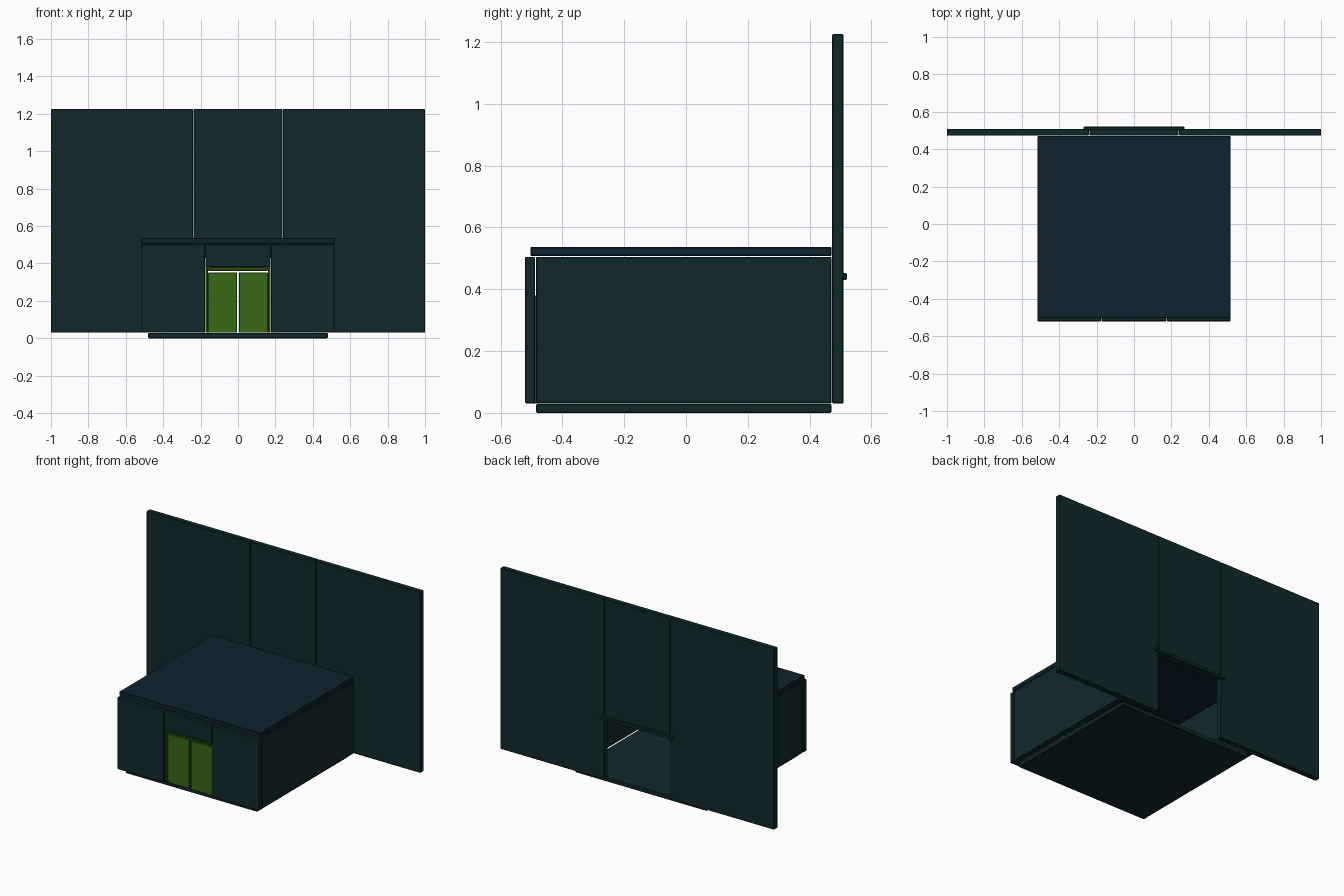
import bpy, bmesh

if "Cube" in bpy.data.objects:
    bpy.data.objects.remove(bpy.data.objects["Cube"])


def material(name, rgb):
    m = bpy.data.materials.new(name)
    m.diffuse_color = (*rgb, 1)
    m.use_nodes = True
    m.node_tree.nodes["Principled BSDF"].inputs["Base Color"].default_value = m.diffuse_color
    return m


DARK = material("dark_teal", (0.005, 0.022, 0.026))
ROOF = material("dark_blue", (0.005, 0.016, 0.028))
GLOW = material("door_green", (0.04, 0.14, 0.008))
FRAME = material("frame_green", (0.02, 0.065, 0.005))


def box(name, x, y, z, mat=DARK, bevel=0.003):
    """Box from min/max ranges with slightly chamfered edges."""
    bm = bmesh.new()
    bmesh.ops.create_cube(bm, size=1)
    for v in bm.verts:
        v.co = [(a + b) / 2 + c * (b - a) for (a, b), c in zip((x, y, z), v.co)]
    me = bpy.data.meshes.new(name)
    bm.to_mesh(me)
    bm.free()
    ob = bpy.data.objects.new(name, me)
    bpy.context.collection.objects.link(ob)
    me.materials.append(mat)
    if bevel:
        mod = ob.modifiers.new("edge", "BEVEL")
        mod.width, mod.segments = bevel, 1
    return ob


def pair(name, x, y, z, mat=DARK, bevel=0.003):
    """The same box on the right and mirrored to the left."""
    box("right_" + name, x, y, z, mat, bevel)
    box("left_" + name, (-x[1], -x[0]), y, z, mat, bevel)


# Floor and roof slabs
box("floor", (-0.48, 0.48), (-0.485, 0.47), (0, 0.028))
box("roof", (-0.515, 0.515), (-0.503, 0.471), (0.507, 0.537), ROOF)

# Room walls
pair("side_wall", (0.48, 0.515), (-0.485, 0.47), (0.03, 0.505))
pair("front_wall", (0.176, 0.517), (-0.52, -0.488), (0.03, 0.505))
box("front_lintel", (-0.174, 0.174), (-0.52, -0.488), (0.38, 0.505))

# Tall back wall with a doorway in the middle
BACK = (0.473, 0.509)
pair("back_wall", (0.241, 1.0), BACK, (0.03, 1.225))
box("back_lintel", (-0.239, 0.239), BACK, (0.43, 1.225))
box("back_rail", (-0.27, 0.27), (0.5, 0.52), (0.43, 0.452))

# Door frame and double doors
FY = (-0.508, -0.482)
pair("door_jamb", (0.16, 0.175), FY, (0.03, 0.38), FRAME, 0.002)
box("door_head", (-0.16, 0.16), FY, (0.361, 0.38), FRAME, 0.002)
pair("door", (0.005, 0.16), (-0.502, -0.488), (0.03, 0.351), GLOW, 0.002)
